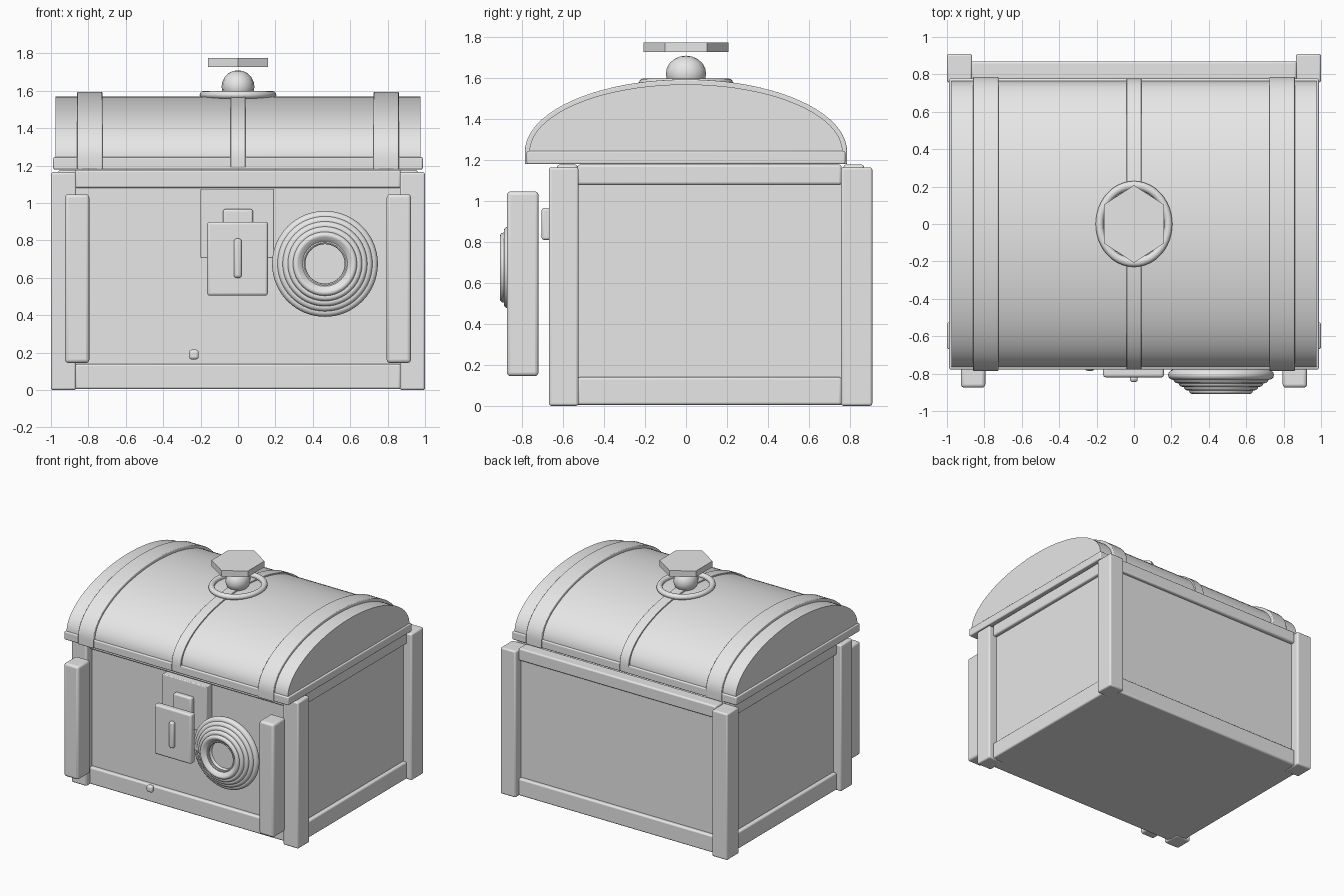
import bpy
import bmesh
from math import sin, cos, pi, radians
from mathutils import Matrix

cube = bpy.data.objects.get("Cube")
if cube:
    bpy.data.objects.remove(cube, do_unlink=True)

# One plain colour
grey = bpy.data.materials.new("plain grey")
grey.use_nodes = True
colour = (0.8, 0.8, 0.8, 1)
grey.diffuse_color = colour
grey.node_tree.nodes["Principled BSDF"].inputs["Base Color"].default_value = colour


def finish(name, bm, bevel=0, smooth=True):
    bmesh.ops.recalc_face_normals(bm, faces=bm.faces[:])
    mesh = bpy.data.meshes.new(name)
    bm.to_mesh(mesh)
    bm.free()
    mesh.materials.append(grey)
    obj = bpy.data.objects.new(name, mesh)
    bpy.context.collection.objects.link(obj)
    bpy.ops.object.select_all(action='DESELECT')
    obj.select_set(True)
    bpy.context.view_layer.objects.active = obj
    if smooth:
        bpy.ops.object.shade_smooth_by_angle(angle=radians(35))
    if bevel:
        mod = obj.modifiers.new("Bevel", 'BEVEL')
        mod.width = bevel
        mod.segments = 3
        mod.limit_method = 'ANGLE'
        mod.angle_limit = radians(40)
    return obj


def box(name, x, y, z, bevel=0.012):
    """Box from the ranges it fills along each axis."""
    bm = bmesh.new()
    bmesh.ops.create_cube(bm, size=1)
    for v in bm.verts:
        for i, (lo, hi) in enumerate((x, y, z)):
            v.co[i] = lo if v.co[i] < 0 else hi
    return finish(name, bm, bevel)


def arch(name, x, half_depth, top, base, spring=1.24, bevel=0.006, steps=40):
    """Solid half ellipse standing on short upright sides, drawn out along x."""
    pts = [(half_depth, base)]
    for i in range(steps + 1):
        a = pi * i / steps
        pts.append((half_depth * cos(a), spring + (top - spring) * sin(a)))
    pts.append((-half_depth, base))
    bm = bmesh.new()
    face = bm.faces.new([bm.verts.new((x[0], y, z)) for y, z in pts])
    new = bmesh.ops.extrude_face_region(bm, geom=[face])["geom"]
    moved = [g for g in new if isinstance(g, bmesh.types.BMVert)]
    bmesh.ops.translate(bm, verts=moved, vec=(x[1] - x[0], 0, 0))
    return finish(name, bm, bevel)


def lathe(name, profile, matrix, steps=64):
    """Spin (radius, height) points about z, then place the result."""
    bm = bmesh.new()
    verts = [bm.verts.new((r, 0, h)) for r, h in profile]
    edges = [bm.edges.new(pair) for pair in zip(verts, verts[1:])]
    bmesh.ops.spin(bm, geom=verts + edges, cent=(0, 0, 0), axis=(0, 0, 1),
                   angle=2 * pi, steps=steps)
    bmesh.ops.remove_doubles(bm, verts=bm.verts[:], dist=0.0001)
    bm.transform(matrix)
    return finish(name, bm)


# Chest body
box("body", (-0.93, 0.93), (-0.6, 0.84), (0.005, 1.16), 0)

# Corner posts and side rails
for side, s in (("right", -1), ("left", 1)):
    post_x = sorted((s * 0.865, s))
    box(f"{side}_front_post", post_x, (-0.67, -0.525), (0, 1.165))
    box(f"{side}_back_post", post_x, (0.757, 0.91), (0, 1.165))
    for level, z in (("lower", (0.005, 0.14)), ("upper", (1.08, 1.178))):
        box(f"{side}_{level}_rail", sorted((s * 0.86, s * 0.96)), (-0.53, 0.76), z)

# Front and back rails
for face, y in (("front", (-0.63, -0.53)), ("back", (0.77, 0.87))):
    for level, z in (("lower", (0.005, 0.14)), ("upper", (1.08, 1.178))):
        box(f"{face}_{level}_rail", (-0.87, 0.87), y, z)

# Upright bars standing off the front corners
for side, s in (("right", -1), ("left", 1)):
    box(f"{side}_front_bar", sorted((s * 0.795, s * 0.925)), (-0.875, -0.72),
        (0.145, 1.047), 0.018)

# Domed lid with its rim and straps
arch("lid", (-0.975, 0.975), 0.765, 1.57, 1.19, bevel=0)
box("lid_rim", (-0.988, 0.988), (-0.778, 0.778), (1.18, 1.245), 0.008)
for side, s in (("right", -1), ("left", 1)):
    arch(f"{side}_lid_strap", sorted((s * 0.725, s * 0.86)), 0.787, 1.594, 1.18)
arch("middle_lid_strap", (-0.04, 0.04), 0.779, 1.58, 1.19, bevel=0.003)

# Ring, ball and hexagonal cap on top of the lid
stretch = Matrix.Diagonal((1, 1.12, 1, 1))
ring = [(0.184 + 0.021 * cos(a), 1.578 + 0.021 * sin(a))
        for a in (2 * pi * i / 12 for i in range(13))]
lathe("lid_ring", ring, stretch, 48)

bm = bmesh.new()
bmesh.ops.create_uvsphere(bm, u_segments=16, v_segments=10, radius=0.088)
bm.transform(Matrix.Translation((0, 0, 1.622)) @ stretch)
finish("lid_ball", bm)

bm = bmesh.new()
bmesh.ops.create_cone(bm, cap_ends=True, segments=6, radius1=0.185,
                      radius2=0.185, depth=0.048)
turn = Matrix.Rotation(radians(30), 4, 'Z')
if abs(max(v.co.y for v in bm.verts) - 0.185) < 0.001:
    turn = Matrix.Identity(4)
bm.transform(Matrix.Translation((0, 0, 1.751)) @ stretch @ turn)
finish("hexagonal_cap", bm, smooth=False)

# Lock: back plate, hasp, case and keyhole
box("lock_back_plate", (-0.2, 0.192), (-0.67, -0.59), (0.705, 1.075), 0.006)
box("lock_hasp", (-0.08, 0.08), (-0.705, -0.66), (0.81, 0.967))
box("lock_case", (-0.165, 0.16), (-0.82, -0.765), (0.505, 0.9), 0.014)
box("keyhole", (-0.022, 0.02), (-0.845, -0.81), (0.6, 0.81), 0.015)

# Small stud low on the front
box("front_stud", (-0.262, -0.21), (-0.785, -0.745), (0.164, 0.216), 0.014)

# Round boss: stacked beads that step forward, then a funnel to a sunk disc
profile = [(0, 0.775), (0.255, 0.775)]
for bead in range(5):
    r, h, size = 0.257 - 0.026 * bead, 0.807 + 0.021 * bead, 0.026 - 0.002 * bead
    for i in range(7):
        a = radians(-60 + 30 * i)
        profile.append((r + size * cos(a), h + size * sin(a)))
for i in range(7):
    a = radians(60 + 40 * i)
    profile.append((0.115 + 0.01 * cos(a), 0.875 + 0.01 * sin(a)))
profile += [(0.106, 0.84), (0, 0.84)]
lathe("round_boss", profile,
      Matrix.Translation((0.465, 0, 0.675)) @ Matrix.Rotation(radians(90), 4, 'X'))
